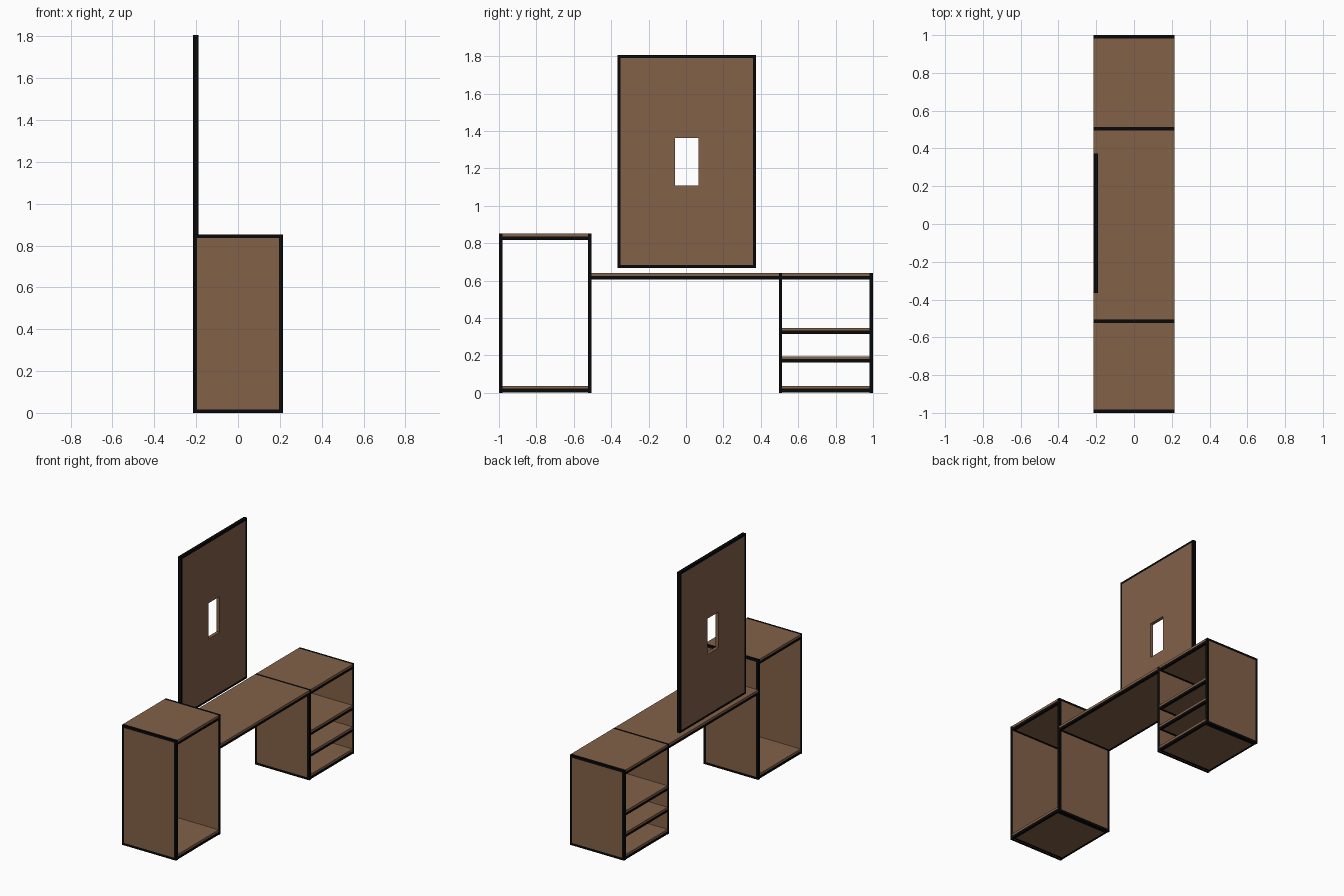
import bpy, bmesh
from mathutils import Vector

if "Cube" in bpy.data.objects:
    bpy.data.objects.remove(bpy.data.objects["Cube"])


def material(name, rgb):
    m = bpy.data.materials.new(name)
    m.diffuse_color = (*rgb, 1)
    m.use_nodes = True
    m.node_tree.nodes["Principled BSDF"].inputs["Base Color"].default_value = m.diffuse_color
    return m


BROWN = material("brown wood", (0.225, 0.120, 0.066))
BLACK = material("black edging", (0.003, 0.0025, 0.0025))
X = 0.214       # half depth of the furniture
T = 0.018       # upright thickness
BORDER = 0.024  # black rim on the outer faces


def finish(name, bm):
    bmesh.ops.recalc_face_normals(bm, faces=bm.faces)
    me = bpy.data.meshes.new(name)
    bm.to_mesh(me)
    bm.free()
    me.materials.append(BROWN)
    me.materials.append(BLACK)
    ob = bpy.data.objects.new(name, me)
    bpy.context.collection.objects.link(ob)


def box(lo, hi):
    bm = bmesh.new()
    bmesh.ops.create_cube(bm, size=1)
    lo, hi = Vector(lo), Vector(hi)
    for v in bm.verts:
        v.co = (lo + hi) / 2 + Vector(a * b for a, b in zip(v.co, hi - lo))
    return bm


def rim(bm, direction):
    """Inset the face looking along direction and blacken its rim."""
    bm.normal_update()
    face = max(bm.faces, key=lambda f: f.normal.dot(Vector(direction)))
    ring = bmesh.ops.inset_region(bm, faces=[face], thickness=BORDER)["faces"]
    face.material_index = 0
    for f in ring:
        f.material_index = 1


def upright(name, y0, z1, side):
    """Vertical panel: black edges, rimmed outer face, plain inner face."""
    bm = box((-X, y0, 0), (X, y0 + T, z1))
    bm.normal_update()
    for f in bm.faces:
        f.material_index = int(abs(f.normal.y) < 0.5)
    rim(bm, (0, side, 0))
    finish(name, bm)


def board(name, y0, y1, z0, z1):
    """Horizontal panel: brown upper layer, black lower edge, rimmed underside."""
    bm = box((-X, y0, z0), (X, y1, z1))
    split = z1 - 0.015
    bmesh.ops.bisect_plane(bm, geom=bm.verts[:] + bm.edges[:] + bm.faces[:],
                           plane_co=(0, 0, split), plane_no=(0, 0, 1))
    for f in bm.faces:
        f.material_index = int(f.calc_center_median().z < split)
    rim(bm, (0, 0, -1))
    finish(name, bm)


# Tall cabinet on the -y end
upright("tall_cabinet_outer_side", -1, 0.852, -1)
upright("tall_cabinet_inner_side", -0.505 - T, 0.852, 1)
for part, z0, z1 in (("bottom", 0.003, 0.038), ("top", 0.818, 0.852)):
    board("tall_cabinet_" + part, -1 + T, -0.505 - T, z0, z1)

# Low cabinet with shelves on the +y end
upright("low_cabinet_inner_side", 0.496, 0.64, -1)
upright("low_cabinet_outer_side", 1 - T, 0.64, 1)
for part, z0, z1 in (("bottom", 0.003, 0.038), ("lower_shelf", 0.162, 0.195),
                     ("upper_shelf", 0.315, 0.348), ("top", 0.607, 0.64)):
    board("low_cabinet_" + part, 0.496 + T, 1 - T, z0, z1)

# Desk top bridging the cabinets
board("desk_top", -0.505, 0.496, 0.607, 0.64)

# Tall back panel with a rectangular opening, black rim on both faces
b = 0.016
ys = [-0.366, -0.366 + b, -0.06, 0.066, 0.374 - b, 0.374]
zs = [0.667, 0.667 + b, 1.11, 1.364, 1.807 - b, 1.807]
bm = bmesh.new()
grid = [[bm.verts.new((0, y, z)) for z in zs] for y in ys]
for i in range(5):
    for j in range(5):
        if (i, j) != (2, 2):
            bm.faces.new((grid[i][j], grid[i + 1][j], grid[i + 1][j + 1], grid[i][j + 1]))
bm.normal_update()
bmesh.ops.solidify(bm, geom=bm.faces[:], thickness=0.02)
mid = sum(v.co.x for v in bm.verts) / len(bm.verts)
for v in bm.verts:
    v.co.x = -0.19 if v.co.x > mid else -X
for f in bm.faces:
    c = f.calc_center_median()
    inside = ys[1] < c.y < ys[4] and zs[1] < c.z < zs[4]
    f.material_index = 0 if inside else 1
finish("mirror_back_panel", bm)
